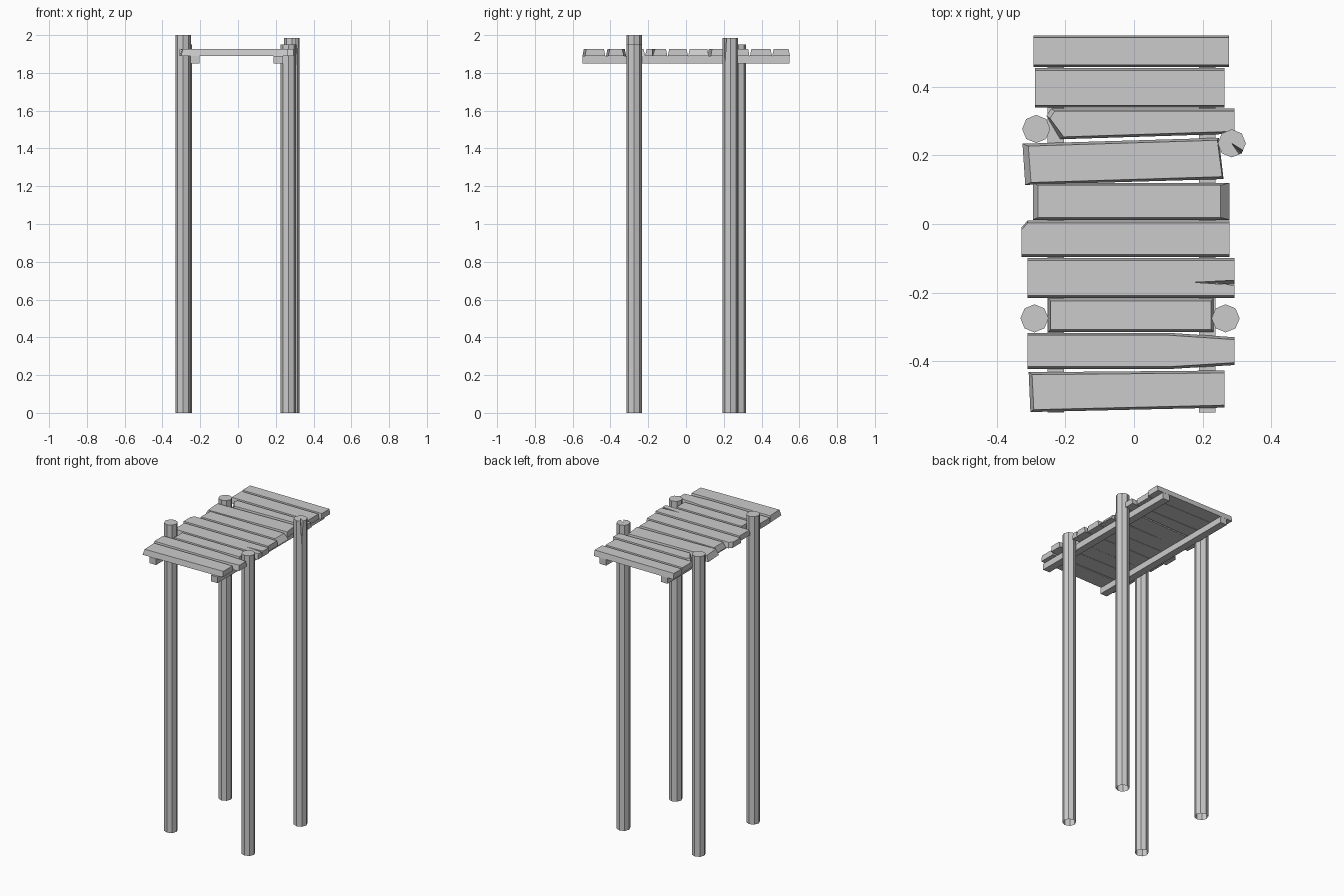
import bpy
import bmesh
from math import cos, sin, pi
from mathutils import Vector

cube = bpy.data.objects.get("Cube")
if cube:
    bpy.data.objects.remove(cube, do_unlink=True)

# Single weathered grey material
grey = bpy.data.materials.new("weathered grey")
grey.use_nodes = True
colour = (0.6, 0.6, 0.6, 1)
grey.diffuse_color = colour
shader = next(n for n in grey.node_tree.nodes if n.type == 'BSDF_PRINCIPLED')
shader.inputs["Base Color"].default_value = colour

RAIL_Z, DECK_Z, TOP_Z = 1.85, 1.89, 1.926
SIDE_SLOPE = 0.007


def finish(name, bm):
    bmesh.ops.recalc_face_normals(bm, faces=bm.faces)
    mesh = bpy.data.meshes.new(name)
    bm.to_mesh(mesh)
    bm.free()
    mesh.materials.append(grey)
    obj = bpy.data.objects.new(name, mesh)
    bpy.context.collection.objects.link(obj)
    return obj


def loft(name, lower, upper, z0, z1):
    """Solid between two matching outlines."""
    bm = bmesh.new()
    a = [bm.verts.new((x, y, z0)) for x, y in lower]
    b = [bm.verts.new((x, y, z1)) for x, y in upper]
    bm.faces.new(a[::-1])
    bm.faces.new(b)
    for i in range(len(a)):
        j = (i + 1) % len(a)
        bm.faces.new((a[i], a[j], b[j], b[i]))
    return finish(name, bm)


def box(x0, x1, y0, y1):
    return [(x0, y0), (x1, y0), (x1, y1), (x0, y1)]


def plank(name, outline, left=0, right=0, shifts=None):
    """Board with sloped long sides; left and right slope its ends."""
    ys = [y for x, y in outline]
    mid = (min(ys) + max(ys)) / 2
    upper = []
    for i, (x, y) in enumerate(outline):
        dx = left if x < 0 else -right
        dy = SIDE_SLOPE if y < mid else -SIDE_SLOPE
        if shifts and i in shifts:
            dx, dy = shifts[i]
        upper.append((x + dx, y + dy))
    return loft(name, outline, upper, DECK_Z, TOP_Z)


def post(name, x, y, height, split_depth=0):
    """Eight-sided pole, open underneath, with an optional split at the top."""
    bm = bmesh.new()
    n, r = 8, 0.041
    ring = [Vector((x + r * cos(2 * pi * i / n), y + r * sin(2 * pi * i / n), 0))
            for i in range(n)]
    lift = Vector((0, 0, height))
    low = [bm.verts.new(p) for p in ring]
    top = [[bm.verts.new(p + lift)] for p in ring]
    tip = None
    if split_depth:
        k = n - 1
        bm.verts.remove(top[k][0])
        before = bm.verts.new(ring[k].lerp(ring[k - 1], 0.25) + lift)
        after = bm.verts.new(ring[k].lerp(ring[0], 0.3) + lift)
        core = bm.verts.new((x, y, height))
        tip = bm.verts.new(ring[k] + Vector((0, 0, height - split_depth)))
        top[k] = [before, core, after]
        bm.faces.new((before, core, tip))
        bm.faces.new((core, after, tip))
    bm.faces.new([v for group in top for v in group])
    for i in range(n):
        j = (i + 1) % n
        side = [low[i], low[j]]
        if len(top[j]) > 1:
            side.append(tip)
        side += [top[j][0], top[i][-1]]
        if len(top[i]) > 1:
            side.append(tip)
        bm.faces.new(side)
    return finish(name, bm)


# Four poles
post("front_right_post", -0.29, -0.275, 2.0)
post("front_left_post", 0.267, -0.275, 1.95)
post("back_right_post", -0.285, 0.277, 1.95)
post("back_left_post", 0.285, 0.235, 1.985, split_depth=0.15)

# Two rails under the deck
for name, x in (("right_rail", -0.228), ("left_rail", 0.213)):
    outline = box(x - 0.024, x + 0.024, -0.549, 0.549)
    loft(name, outline, outline, RAIL_Z, DECK_Z)

# Straight planks
plank("back_plank", box(-0.293, 0.277, 0.457, 0.55))
plank("second_back_plank", box(-0.288, 0.264, 0.339, 0.455))
plank("middle_plank", box(-0.295, 0.279, 0.012, 0.12), 0.015, 0.027)
plank("short_plank", box(-0.25, 0.232, -0.315, -0.217), 0.007, 0.007)

# Broken-ended plank
plank("broken_plank", [(-0.215, 0.247), (0.293, 0.263), (0.293, 0.336),
                       (-0.241, 0.336), (-0.255, 0.315)], 0.01)
# Crooked planks
plank("crooked_plank", [(-0.317, 0.114), (0.261, 0.131),
                        (0.247, 0.251), (-0.325, 0.234)], 0.017, 0.004)
plank("front_plank", [(-0.302, -0.548), (0.264, -0.535),
                      (0.264, -0.427), (-0.307, -0.432)], 0.01)
# Chipped corner plank
plank("chipped_plank", [(-0.328, -0.096), (0.279, -0.096), (0.279, 0.01),
                        (-0.31, 0.01), (-0.328, -0.01)])
# Plank with a crack in its left end
plank("cracked_plank", [(-0.31, -0.216), (0.293, -0.216), (0.293, -0.178),
                        (0.174, -0.17), (0.293, -0.177), (0.293, -0.099),
                        (-0.31, -0.099)],
      shifts={2: (0, 0), 3: (0, 0), 4: (0, 0.013)})
# Plank narrowed at its left end
plank("worn_plank", [(-0.31, -0.423), (0.098, -0.423), (0.293, -0.411),
                     (0.293, -0.33), (0.098, -0.317), (-0.31, -0.317)])
